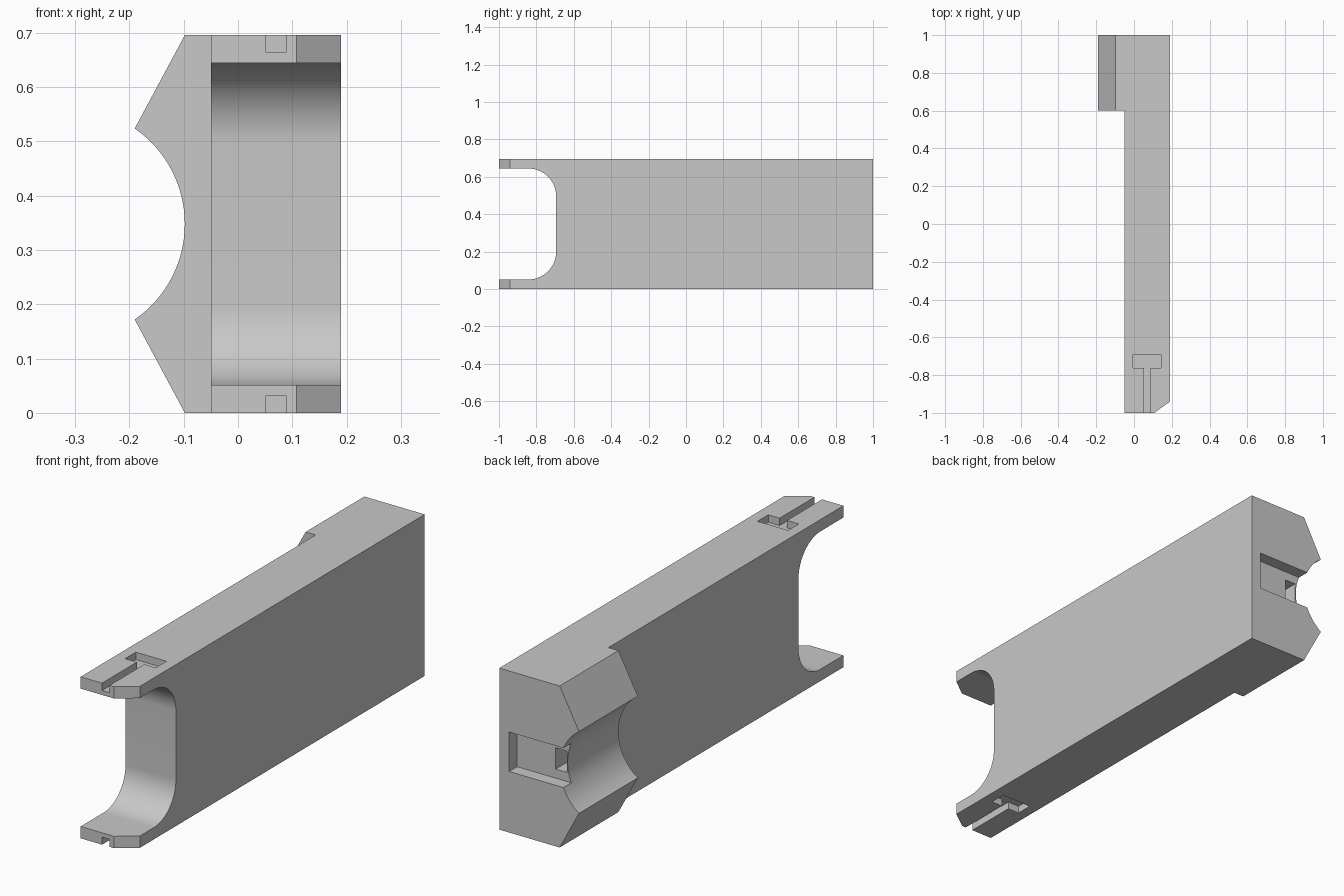
import bpy
import bmesh
import math
from mathutils import Vector

if "Cube" in bpy.data.objects:
    bpy.data.objects.remove(bpy.data.objects["Cube"], do_unlink=True)

H = 0.696           # overall height
MID = H / 2

grey = bpy.data.materials.new("light_grey")
grey.use_nodes = True
grey.diffuse_color = (0.58, 0.58, 0.58, 1)
grey.node_tree.nodes["Principled BSDF"].inputs["Base Color"].default_value = (0.58, 0.58, 0.58, 1)


def prism(name, profile, axis, start, end):
    """Extrude a 2D profile along x, y or z (profile uses the other two axes in order)."""
    bm = bmesh.new()
    verts = []
    for a, b in profile:
        co = [a, b]
        co.insert("xyz".index(axis), start)
        verts.append(bm.verts.new(co))
    face = bm.faces.new(verts)
    move = Vector([end - start if c == axis else 0 for c in "xyz"])
    ext = bmesh.ops.extrude_face_region(bm, geom=[face])
    bmesh.ops.translate(bm, vec=move, verts=[v for v in ext["geom"] if isinstance(v, bmesh.types.BMVert)])
    bmesh.ops.recalc_face_normals(bm, faces=bm.faces)
    mesh = bpy.data.meshes.new(name)
    bm.to_mesh(mesh)
    bm.free()
    mesh.materials.append(grey)
    obj = bpy.data.objects.new(name, mesh)
    bpy.context.collection.objects.link(obj)
    return obj


def box(name, x, y, z):
    return prism(name, [(x[0], y[0]), (x[1], y[0]), (x[1], y[1]), (x[0], y[1])], "z", *z)


def arc(cx, cy, r, a0, a1, n):
    return [(cx + r * math.cos(math.radians(a0 + (a1 - a0) * i / n)),
             cy + r * math.sin(math.radians(a0 + (a1 - a0) * i / n))) for i in range(n + 1)]


def combine(target, tool, operation):
    mod = target.modifiers.new(tool.name, "BOOLEAN")
    mod.operation = operation
    mod.solver = "EXACT"
    mod.object = tool
    tool.hide_render = True
    bpy.context.view_layer.objects.active = target
    bpy.ops.object.modifier_apply(modifier=mod.name)
    bpy.data.objects.remove(tool, do_unlink=True)


# Long body with one chamfered front corner
body = prism("rail_body", [(-0.05, -1), (0.108, -1), (0.19, -0.94), (0.19, 1), (-0.05, 1)], "z", 0, H)

# Rear block with slanted shoulders and a round channel
radius, half = 0.214, 0.176
centre = -0.098 - radius
swing = math.degrees(math.asin(half / radius))
block = prism("rear_block", [(0.05, 0), (0.05, H), (-0.098, H)]
              + arc(centre, MID, radius, swing, -swing, 32) + [(-0.098, 0)], "y", 0.6, 1)
combine(body, block, "UNION")

# Rounded opening between the two front arms
r, wall, end = 0.15, 0.051, -0.694
opening = prism("front_opening", [(-1.1, wall)] + arc(end - r, wall + r, r, -90, 0, 20)
                + arc(end - r, H - wall - r, r, 0, 90, 20) + [(-1.1, H - wall)], "x", -0.3, 0.3)
combine(body, opening, "DIFFERENCE")

# T-shaped slots on top and bottom of the arms
tee = [(0.052, -1.1), (0.088, -1.1), (0.088, -0.763), (0.142, -0.763),
       (0.142, -0.69), (-0.004, -0.69), (-0.004, -0.763), (0.052, -0.763)]
for name, z0, z1 in (("top_slot", H - 0.032, H + 0.1), ("bottom_slot", -0.1, 0.032)):
    combine(body, prism(name, tee, "z", z0, z1), "DIFFERENCE")

# Shallow rear recess running into the channel, with a deeper pocket
combine(body, box("rear_recess", (-0.3, 0.143), (0.946, 1.1), (MID - 0.085, MID + 0.085)), "DIFFERENCE")
combine(body, box("rear_pocket", (-0.094, -0.041), (0.85, 1.1), (MID - 0.046, MID + 0.046)), "DIFFERENCE")

# Smooth curves, crisp edges
bpy.ops.object.select_all(action="DESELECT")
body.select_set(True)
bpy.context.view_layer.objects.active = body
bpy.ops.object.shade_smooth_by_angle(angle=math.radians(25))
